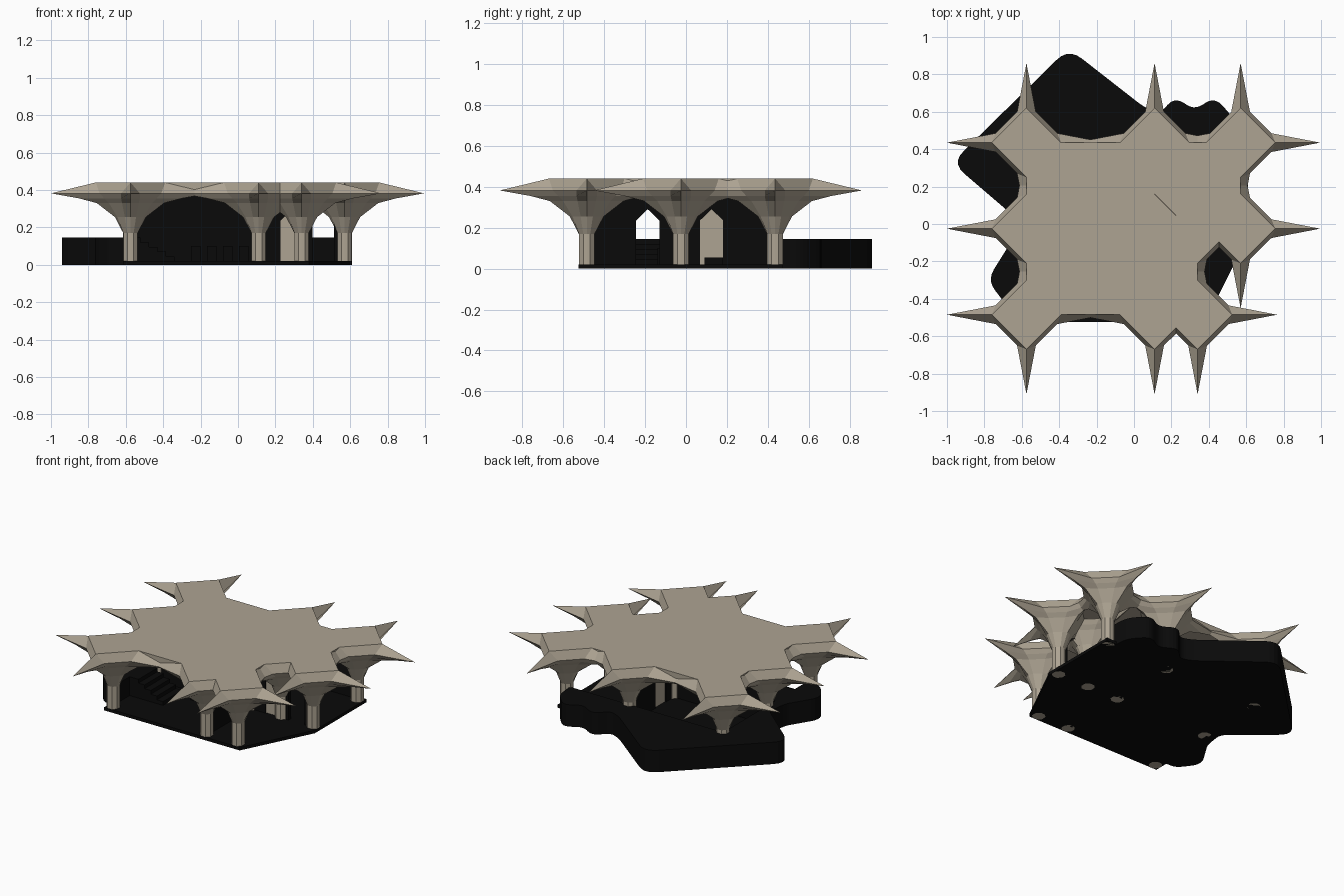
import bpy, bmesh
from mathutils import Vector

if "Cube" in bpy.data.objects:
    bpy.data.objects.remove(bpy.data.objects["Cube"])

def material(name, rgb):
    m = bpy.data.materials.new(name)
    m.diffuse_color = (*rgb, 1)
    m.use_nodes = True
    m.node_tree.nodes["Principled BSDF"].inputs["Base Color"].default_value = m.diffuse_color
    return m

STONE = material("stone", (0.42, 0.37, 0.29))
DARK = material("dark_rock", (0.003, 0.003, 0.003))

def finish(name, bm, mat):
    bmesh.ops.recalc_face_normals(bm, faces=bm.faces[:])
    me = bpy.data.meshes.new(name)
    bm.to_mesh(me)
    bm.free()
    me.materials.append(mat)
    ob = bpy.data.objects.new(name, me)
    bpy.context.collection.objects.link(ob)
    return ob

def prism(name, pts, lo, hi, axis, mat):
    """Extrude a 2D outline along x, y or z."""
    place = {'x': lambda u, v, h: (h, u, v),
             'y': lambda u, v, h: (u, h, v),
             'z': lambda u, v, h: (u, v, h)}[axis]
    bm = bmesh.new()
    a = [bm.verts.new(place(u, v, lo)) for u, v in pts]
    b = [bm.verts.new(place(u, v, hi)) for u, v in pts]
    bm.faces.new(a)
    bm.faces.new(b[::-1])
    n = len(pts)
    for i in range(n):
        j = (i + 1) % n
        bm.faces.new((a[i], a[j], b[j], b[i]))
    return finish(name, bm, mat)

def box(name, x0, x1, y0, y1, z0, z1, mat):
    return prism(name, [(x0, y0), (x1, y0), (x1, y1), (x0, y1)], z0, z1, 'z', mat)

def rounded(pts, steps=5):
    """Round the corners (x, y, size) of an outline; size 0 stays sharp."""
    out = []
    for i, (x, y, r) in enumerate(pts):
        p = Vector((x, y))
        if r == 0:
            out.append((x, y))
            continue
        q0 = p + (Vector(pts[i - 1][:2]) - p).normalized() * r
        q1 = p + (Vector(pts[(i + 1) % len(pts)][:2]) - p).normalized() * r
        for k in range(steps + 1):
            t = k / steps
            out.append(tuple(q0 * (1 - t) ** 2 + p * 2 * t * (1 - t) + q1 * t * t))
    return out

# Columns: octagonal shaft flaring to a four-spiked capital
columns = [(-0.575, -0.485), (0.11, -0.485), (0.34, -0.485),
           (-0.575, -0.025), (0.11, -0.025), (0.34, -0.025), (0.57, -0.025),
           (-0.575, 0.435), (0.11, 0.435), (0.57, 0.435)]

# each ring: z, axis reach, shoulder reach, shoulder half width
rings = [(0.0, 0.039, 0.038, 0.017), (0.17, 0.039, 0.038, 0.017),
         (0.255, 0.083, 0.07, 0.03), (0.33, 0.18, 0.115, 0.045),
         (0.355, 0.275, 0.14, 0.05), (0.382, 0.425, 0.165, 0.05)]

def column(cx, cy):
    bm = bmesh.new()
    loops = []
    for z, r, c, w in rings:
        loop = []
        for dx, dy in ((1, 0), (0, 1), (-1, 0), (0, -1)):
            for a, b in ((c, -w), (r, 0), (c, w)):
                loop.append(bm.verts.new((cx + a * dx - b * dy, cy + a * dy + b * dx, z)))
        loops.append(loop)
    top = [bm.verts.new((cx + 0.185 * dx, cy + 0.185 * dy, 0.44))
           for dx, dy in ((1, 0), (0, 1), (-1, 0), (0, -1))]
    for lo, hi in zip(loops, loops[1:]):
        for i in range(12):
            j = (i + 1) % 12
            bm.faces.new((lo[i], lo[j], hi[j], hi[i]))
    rim = loops[-1]
    for k in range(4):
        a, tip, b = rim[3 * k:3 * k + 3]
        nxt = rim[(3 * k + 3) % 12]
        bm.faces.new((a, tip, top[k]))
        bm.faces.new((tip, b, top[k]))
        bm.faces.new((b, nxt, top[(k + 1) % 4], top[k]))
    bm.faces.new(top)
    bm.faces.new(loops[0][::-1])
    # trim where this vault meets its neighbours
    for px, py in columns:
        d = Vector((px - cx, py - cy, 0))
        if 0 < d.length < 0.8 and (abs(d.x) < 0.01 or abs(d.y) < 0.01):
            bmesh.ops.bisect_plane(bm, geom=bm.verts[:] + bm.edges[:] + bm.faces[:],
                                   plane_co=Vector((cx, cy, 0)) + d / 2,
                                   plane_no=d.normalized(), clear_outer=True)
    finish("vault_column", bm, STONE)

for c in columns:
    column(*c)

# Flat roof over the bays
roof = [(-0.575, -0.485), (0.34, -0.485), (0.34, -0.025),
        (0.57, -0.025), (0.57, 0.435), (-0.575, 0.435)]
prism("roof_slab", roof, 0.385, 0.44, 'z', STONE)

# Floor
floor = [(-0.615, -0.525), (0.38, -0.525), (0.61, -0.065),
         (0.61, 0.475), (-0.615, 0.475)]
prism("floor", floor, 0, 0.02, 'z', DARK)

# Rock ledge wrapped round the back and left
rock = [(-0.60, -0.43, 0), (-0.685, -0.43, 0.04), (-0.785, -0.30, 0.07), (-0.66, -0.10, 0.04),
        (-0.64, 0.04, 0.04), (-0.975, 0.327, 0.09), (-0.35, 0.94, 0.09),
        (0.06, 0.62, 0.05), (0.14, 0.59, 0.04), (0.215, 0.68, 0.06), (0.325, 0.61, 0.05),
        (0.43, 0.68, 0.06), (0.53, 0.57, 0.05), (0.54, 0.445, 0),
        (-0.585, 0.445, 0), (-0.585, -0.43, 0)]
prism("rock_ledge", rounded(rock), 0, 0.145, 'z', DARK)

# Inner walls with pointed doorways
def arch(u):
    return [(u - 0.057, 0.01), (u - 0.057, 0.235), (u, 0.29), (u + 0.057, 0.235), (u + 0.057, 0.01)]

def wall(name, u0, u1, doors, pos, axis):
    pts = [(u0, 0.01)]
    for d in doors:
        pts += arch(d)
    pts += [(u1, 0.01), (u1, 0.375), (u0, 0.375)]
    prism(name, pts, pos - 0.012, pos + 0.012, axis, DARK)

wall("cross_wall", -0.575, 0.57, [0.284, 0.455], -0.025, 'y')
wall("long_wall", -0.485, 0.435, [-0.187, 0.125], 0.11, 'x')
prism("door_leaf_cross", arch(0.284), -0.03, -0.02, 'y', STONE)
prism("door_leaf_long", arch(0.125), 0.105, 0.115, 'x', STONE)
box("door_step", 0.12, 0.17, 0.09, 0.18, 0.02, 0.055, DARK)

# Steps from the floor up to the left ledge
for i in range(5):
    box("stair_step", -0.585, -0.34 - 0.045 * i, -0.30, -0.10, 0.02, 0.045 + 0.025 * i, DARK)

# Low benches in the front hall
for i in range(4):
    box("bench", -0.25 + 0.085 * i, -0.20 + 0.085 * i, -0.14, -0.06, 0.02, 0.10, DARK)
